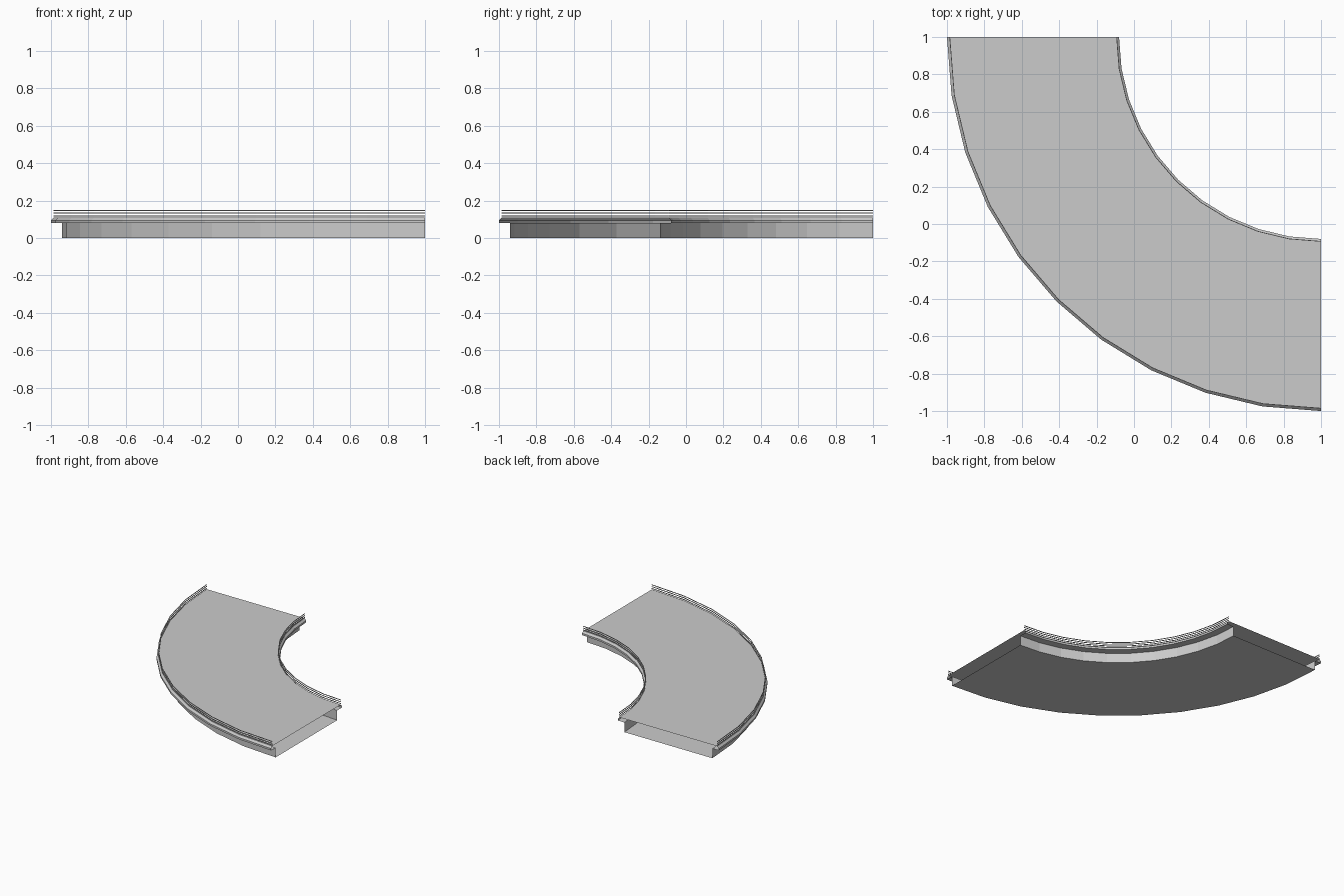
import bpy, bmesh, math

if "Cube" in bpy.data.objects:
    bpy.data.objects.remove(bpy.data.objects["Cube"])

SEGMENTS = 10          # faceted quarter turn
CX, CY = 1.0, 1.0      # centre of the bend


def sweep(name, profile, capped=False):
    """Sweep a closed (radius, z) profile through the quarter turn."""
    bm = bmesh.new()
    rings = []
    for i in range(SEGMENTS + 1):
        a = math.pi + math.pi / 2 * i / SEGMENTS
        rings.append([bm.verts.new((CX + r * math.cos(a), CY + r * math.sin(a), z))
                      for r, z in profile])
    n = len(profile)
    for a, b in zip(rings, rings[1:]):
        for j in range(n):
            k = (j + 1) % n
            bm.faces.new((a[j], b[j], b[k], a[k]))
    if capped:
        bm.faces.new(rings[0])
        bm.faces.new(rings[-1][::-1])
    bm.normal_update()
    # make sure the shell faces outwards: the underside must point down
    low = min(bm.faces, key=lambda f: f.calc_center_median().z - f.calc_area())
    if capped:
        bmesh.ops.recalc_face_normals(bm, faces=bm.faces)
    else:
        bottom = min(bm.faces, key=lambda f: f.calc_center_median().z)
        if bottom.normal.z > 0:
            bmesh.ops.reverse_faces(bm, faces=bm.faces)
    mesh = bpy.data.meshes.new(name)
    bm.to_mesh(mesh)
    bm.free()
    obj = bpy.data.objects.new(name, mesh)
    bpy.context.collection.objects.link(obj)
    return obj


# Hollow roadway, open at both ends: box body with overhanging bevelled deck
sweep("curved_deck", [
    (1.14, 0.0), (1.94, 0.0), (1.94, 0.08), (2.0, 0.08), (2.0, 0.095),
    (1.985, 0.11), (1.095, 0.11), (1.08, 0.095), (1.08, 0.08), (1.14, 0.08)])

# Thin guard rails floating above both edges
W, H = 0.002, 0.0025
for side, radius in (("inner", 1.093), ("outer", 1.985)):
    for i, z in enumerate((0.118, 0.133, 0.148)):
        sweep(f"{side}_rail_{i + 1}", [
            (radius - W, z - H), (radius + W, z - H),
            (radius + W, z + H), (radius - W, z + H)], capped=True)
